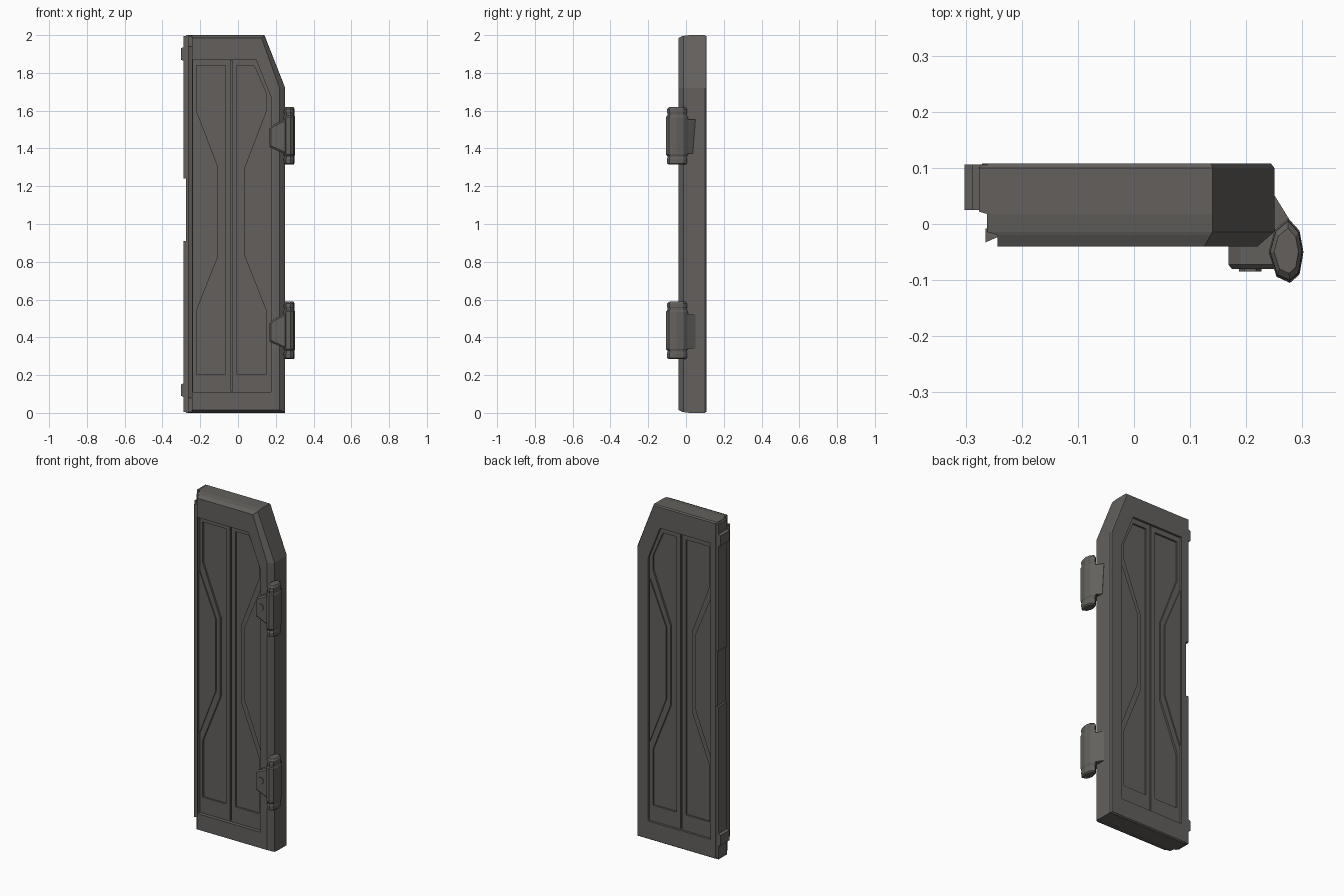
import bpy, bmesh, math
from mathutils import Vector

cube = bpy.data.objects.get("Cube")
if cube:
    bpy.data.objects.remove(cube, do_unlink=True)

metal = bpy.data.materials.new("dark_grey_metal")
metal.use_nodes = True
metal.diffuse_color = (0.125, 0.117, 0.109, 1)
metal.node_tree.nodes["Principled BSDF"].inputs["Base Color"].default_value = metal.diffuse_color


def loft(name, rings):
    """Closed solid through rings of equal point count."""
    bm = bmesh.new()
    loops = [[bm.verts.new(p) for p in ring] for ring in rings]
    n = len(loops[0])
    for a, b in zip(loops, loops[1:]):
        for i in range(n):
            j = (i + 1) % n
            bm.faces.new((a[i], a[j], b[j], b[i]))
    bm.faces.new(loops[0])
    bm.faces.new(loops[-1])
    bmesh.ops.recalc_face_normals(bm, faces=bm.faces)
    mesh = bpy.data.meshes.new(name)
    bm.to_mesh(mesh)
    bm.free()
    mesh.materials.append(metal)
    obj = bpy.data.objects.new(name, mesh)
    bpy.context.collection.objects.link(obj)
    return obj


def plate(name, outline, y0, y1):
    """Front-facing outline (x, z) given thickness in y."""
    return loft(name, [[(x, y, z) for x, z in outline] for y in (y0, y1)])


def column(name, outline, z0, z1):
    """Plan outline (x, y) given height in z."""
    return loft(name, [[(x, y, z) for x, y in outline] for z in (z0, z1)])


def carve(target, cutter):
    cutter.hide_render = True
    mod = target.modifiers.new("carve", 'BOOLEAN')
    mod.operation, mod.solver, mod.object = 'DIFFERENCE', 'EXACT', cutter
    bpy.context.view_layer.objects.active = target
    bpy.ops.object.modifier_apply(modifier=mod.name)
    bpy.data.objects.remove(cutter, do_unlink=True)


# Door slab with a clipped upper corner and bevelled faces
def door_ring(y, left, ix, iz):
    right = 0.25 - ix
    pts = [(left, iz), (right, iz), (right, 1.72), (0.14 - ix / 2, 2 - iz), (left, 2 - iz)]
    return [(x, y, z) for x, z in pts]


door = loft("door_slab", [
    door_ring(0.108, -0.27, 0.006, 0.006), door_ring(0.1, -0.276, 0, 0),
    door_ring(0.022, -0.276, 0, 0), door_ring(0.018, -0.262, 0, 0),
    door_ring(-0.014, -0.262, 0, 0.004), door_ring(-0.02, -0.243, 0.007, 0.006),
    door_ring(-0.04, -0.243, 0.03, 0.016)])

# Thin sealing rail along the free edge of the front
column("sealing_rail", [(-0.265, -0.033), (-0.24, -0.022), (-0.24, -0.012), (-0.265, -0.008)],
       0.08, 1.94)

# Panel outlines, measured outward from the centre seam
SEAM = -0.035
opening = [(-0.238, 0.11), (0.175, 0.11), (0.175, 1.67), (0.095, 1.87), (-0.238, 1.87)]
waist = [(0.185, 0.54), (0.07, 0.83), (0.07, 1.3), (0.185, 1.6)]
brace = [(0.203, 0.58), (0.095, 0.86), (0.095, 1.29), (0.203, 1.55)]
square_top = [(0.185, 1.84), (0.03, 1.84)]
clipped_top = [(0.185, 1.69), (0.12, 1.84), (0.03, 1.84)]


def from_seam(pts, side):
    return [(SEAM + side * u, z) for u, z in pts]


# Recessed panels, seam groove and side braces on both faces
groove = from_seam([(-0.005, 0.115), (0.005, 0.115), (0.005, 1.865), (-0.005, 1.865)], 1)
for face, y, inward, depth in (("front", -0.04, 1, 0.022), ("back", 0.108, -1, 0.013)):
    out = y - inward * 0.05
    floor = y + inward * depth
    carve(door, plate("opening_cutter", opening, out, floor))
    carve(door, plate("seam_cutter", groove, out, floor + inward * 0.01))
    for side, label, top in ((-1, "right", square_top), (1, "left", clipped_top)):
        panel = [(0.03, 0.205), (0.185, 0.205)] + waist + top
        carve(door, plate("panel_cutter", from_seam(panel, side), out, floor + inward * 0.011))
        plate(f"{face}_{label}_brace", from_seam(brace, side),
              floor - inward * 0.007, floor + inward * 0.004)

# Closing lip along the free edge, with two latch lugs
for label, z0, z1 in (("lower", 0.004, 0.91), ("upper", 1.24, 1.996)):
    plate(f"{label}_lip", [(-0.288, z0), (-0.26, z0), (-0.26, z1), (-0.288, z1)], 0.025, 0.106)
for label, z in (("lower", 0.12), ("upper", 1.9)):
    plate(f"{label}_lug", [(-0.302, z - 0.03), (-0.28, z - 0.04),
                           (-0.28, z + 0.04), (-0.302, z + 0.03)], 0.025, 0.106)

# Hinges: capped knuckle, side arm, front bracket and bolt
knuckle = [(0.275, 0.01), (0.251, -0.01), (0.24, -0.05), (0.254, -0.094),
           (0.278, -0.105), (0.295, -0.09), (0.302, -0.05), (0.295, -0.012)]
centre = Vector((0.272, -0.048))
steps = [(-0.153, 0.7), (-0.146, 0.92), (-0.122, 0.94), (-0.116, 0.88), (-0.108, 0.88),
         (-0.1, 1), (0.1, 1), (0.108, 0.88), (0.118, 0.88), (0.124, 0.94),
         (0.142, 0.92), (0.152, 0.7)]
bracket = [(0.168, -0.06), (0.255, -0.1), (0.255, 0.09), (0.19, 0.06), (0.168, 0.04)]
for label, z, foot in (("lower", 0.437, 0.05), ("upper", 1.467, 0.036)):
    rings = []
    for dz, s in steps:
        flat = [centre + (Vector(p) - centre) * s for p in knuckle]
        rings.append([(p.x, p.y, z + dz) for p in flat])
    loft(f"{label}_hinge_knuckle", rings)
    # The arm narrows toward its foot
    loft(f"{label}_hinge_arm", [
        [(0.24, back, z + dz), (0.251, back, z + dz), (0.285, -0.005, z + dz),
         (0.26, -0.05, z + dz), (0.24, -0.04, z + dz)]
        for dz, back in ((-0.095, foot), (0.085, 0.05))])
    loft(f"{label}_hinge_bracket", [
        [(0.22 + (x - 0.22) * s, y, z + dz * s) for x, dz in bracket]
        for y, s in ((-0.01, 1), (-0.072, 1), (-0.08, 0.88))])
    bolt = [(0.207 + 0.02 * math.cos(k * math.pi / 3), z + 0.005 + 0.02 * math.sin(k * math.pi / 3))
            for k in range(6)]
    plate(f"{label}_hinge_bolt", bolt, -0.085, -0.07)
